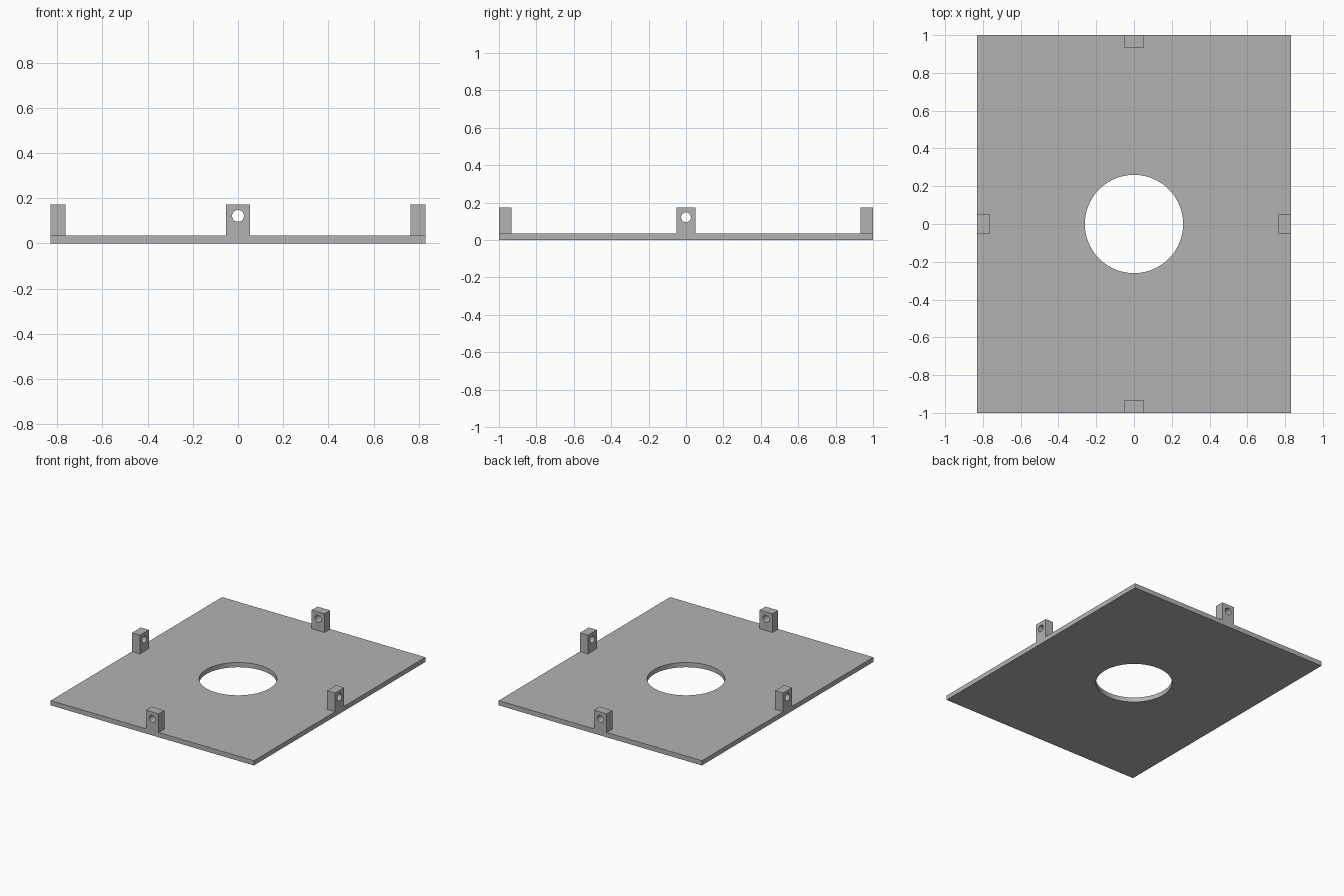
import bpy
import math

cube = bpy.data.objects.get("Cube")
if cube:
    bpy.data.objects.remove(cube, do_unlink=True)

WIDTH, LENGTH, THICK = 1.66, 2.0, 0.035
TAB_W, TAB_D, TAB_TOP = 0.104, 0.066, 0.173
HOLE_Z, HOLE_R, OPENING_R = 0.122, 0.026, 0.26

grey = bpy.data.materials.new("plain grey")
grey.use_nodes = True
colour = (0.45, 0.45, 0.45, 1)
grey.diffuse_color = colour
grey.node_tree.nodes["Principled BSDF"].inputs["Base Color"].default_value = colour


def box(name, size, centre):
    bpy.ops.mesh.primitive_cube_add(size=1, location=centre)
    ob = bpy.context.object
    ob.name = name
    ob.scale = size
    bpy.ops.object.transform_apply(location=False, rotation=False, scale=True)
    ob.data.materials.append(grey)
    return ob


def drill(ob, radius, centre, rotation=(0, 0, 0), sides=64):
    """Cut a round hole right through the part, then smooth its wall."""
    bpy.ops.mesh.primitive_cylinder_add(vertices=sides, radius=radius, depth=0.5,
                                        location=centre, rotation=rotation)
    cutter = bpy.context.object
    cutter.hide_render = True
    cutter.data.materials.append(grey)
    mod = ob.modifiers.new("hole", 'BOOLEAN')
    mod.operation = 'DIFFERENCE'
    mod.solver = 'EXACT'
    mod.object = cutter
    bpy.ops.object.select_all(action='DESELECT')
    ob.select_set(True)
    bpy.context.view_layer.objects.active = ob
    bpy.ops.object.modifier_apply(modifier=mod.name)
    bpy.data.objects.remove(cutter, do_unlink=True)
    bpy.ops.object.shade_smooth_by_angle(angle=math.radians(30))


# Flat base with the large central opening
plate = box("base_plate", (WIDTH, LENGTH, THICK), (0, 0, THICK / 2))
drill(plate, OPENING_R, (0, 0, 0), sides=96)

# One drilled lug at the middle of each edge, flush with the plate's side
tab_h = TAB_TOP - THICK
for name, dx, dy in (("front", 0, -1), ("back", 0, 1), ("left", 1, 0), ("right", -1, 0)):
    x = dx * (WIDTH - TAB_D) / 2
    y = dy * (LENGTH - TAB_D) / 2
    size = (TAB_D, TAB_W, tab_h) if dx else (TAB_W, TAB_D, tab_h)
    tab = box(name + "_lug", size, (x, y, THICK + tab_h / 2))
    turn = (0, math.pi / 2, 0) if dx else (math.pi / 2, 0, 0)
    drill(tab, HOLE_R, (x, y, HOLE_Z), turn, sides=32)
